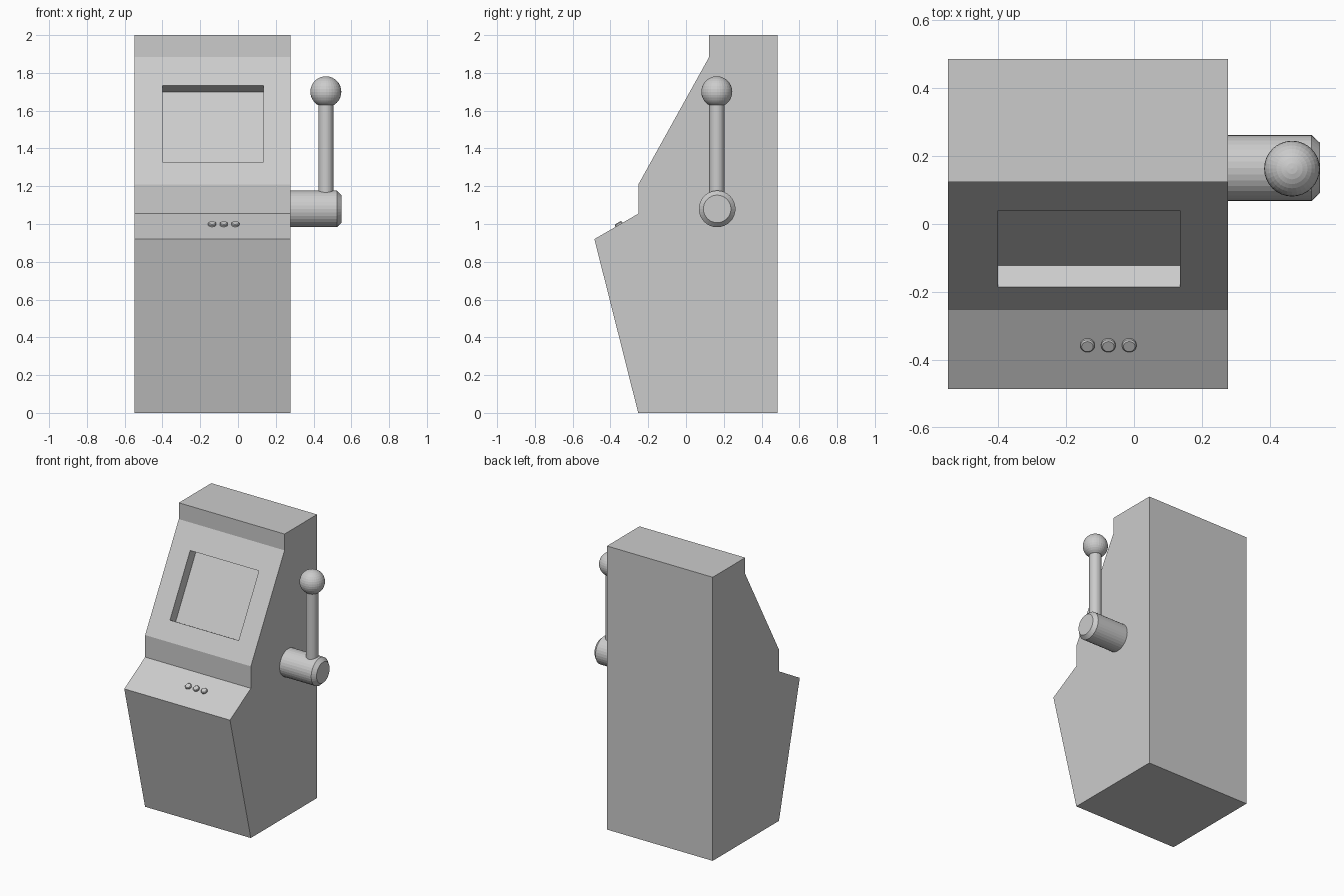
import bpy, bmesh
from math import atan2, hypot, pi
from mathutils import Matrix, Vector

if "Cube" in bpy.data.objects:
    bpy.data.objects.remove(bpy.data.objects["Cube"])


def finish(name, bm):
    bmesh.ops.recalc_face_normals(bm, faces=bm.faces)
    mesh = bpy.data.meshes.new(name)
    bm.to_mesh(mesh)
    bm.free()
    ob = bpy.data.objects.new(name, mesh)
    bpy.context.collection.objects.link(ob)
    return ob


def lathe_stack(name, rings, matrix, sides=32):
    """Closed round part from (radius, height) rings along local z."""
    bm = bmesh.new()
    loops = []
    for r, h in rings:
        loops.append([bm.verts.new(matrix @ (Matrix.Rotation(2 * pi * i / sides, 4, 'Z') @ Vector((r, 0, h))))
                      for i in range(sides)])
    for a, b in zip(loops, loops[1:]):
        for i in range(sides):
            j = (i + 1) % sides
            bm.faces.new((a[i], a[j], b[j], b[i]))
    bm.faces.new(loops[0])
    bm.faces.new(loops[-1])
    return finish(name, bm)


# Cabinet: side profile (y, z) extruded across x
profile = [(-0.253, 0), (0.485, 0), (0.485, 2), (0.123, 2), (0.123, 1.885),
           (-0.252, 1.21), (-0.252, 1.055), (-0.485, 0.92)]
x_left, x_right = -0.548, 0.277
bm = bmesh.new()
side = bm.faces.new([bm.verts.new((x_left, y, z)) for y, z in profile])
ext = bmesh.ops.extrude_face_region(bm, geom=[side], use_keep_orig=True)
bmesh.ops.translate(bm, vec=(x_right - x_left, 0, 0),
                    verts=[v for v in ext['geom'] if isinstance(v, bmesh.types.BMVert)])
cabinet = finish("cabinet", bm)

# Screen recess cut square to the sloping front
tilt = Matrix.Rotation(atan2(0.675, 0.375), 4, 'X')
depth = 0.073
bm = bmesh.new()
bmesh.ops.create_cube(bm, size=1, matrix=Matrix.Translation((-0.133, -0.073, 1.532)) @ tilt
                      @ Matrix.Diagonal((0.536, hypot(0.225, 0.405), 2 * depth, 1)))
cutter = finish("screen_cutter", bm)
cutter.hide_render = True
mod = cabinet.modifiers.new("screen_recess", 'BOOLEAN')
mod.operation = 'DIFFERENCE'
mod.solver = 'EXACT'
mod.object = cutter
bpy.context.view_layer.objects.active = cabinet
bpy.ops.object.modifier_apply(modifier=mod.name)
bpy.data.objects.remove(cutter)

# Row of buttons on the sloping ledge
ledge = Matrix.Rotation(atan2(0.135, 0.233), 4, 'X')
for i in range(3):
    place = Matrix.Translation((-0.137 + 0.0615 * i, -0.355, 0.996)) @ ledge
    lathe_stack(f"button_{i + 1}", [(0.021, -0.005), (0.021, 0.008), (0.017, 0.012)], place)

# Pull lever: chamfered hub, upright rod and ball grip
hub_place = Matrix.Translation((0, 0.165, 1.08)) @ Matrix.Rotation(pi / 2, 4, 'Y')
lathe_stack("lever_hub", [(0.097, 0.275), (0.097, 0.523), (0.073, 0.548)], hub_place)
lathe_stack("lever_rod", [(0.04, 1.12), (0.04, 1.68)], Matrix.Translation((0.465, 0.163, 0)))
bm = bmesh.new()
bmesh.ops.create_uvsphere(bm, u_segments=32, v_segments=16, radius=0.082,
                          matrix=Matrix.Translation((0.465, 0.163, 1.70)))
finish("lever_ball", bm)
